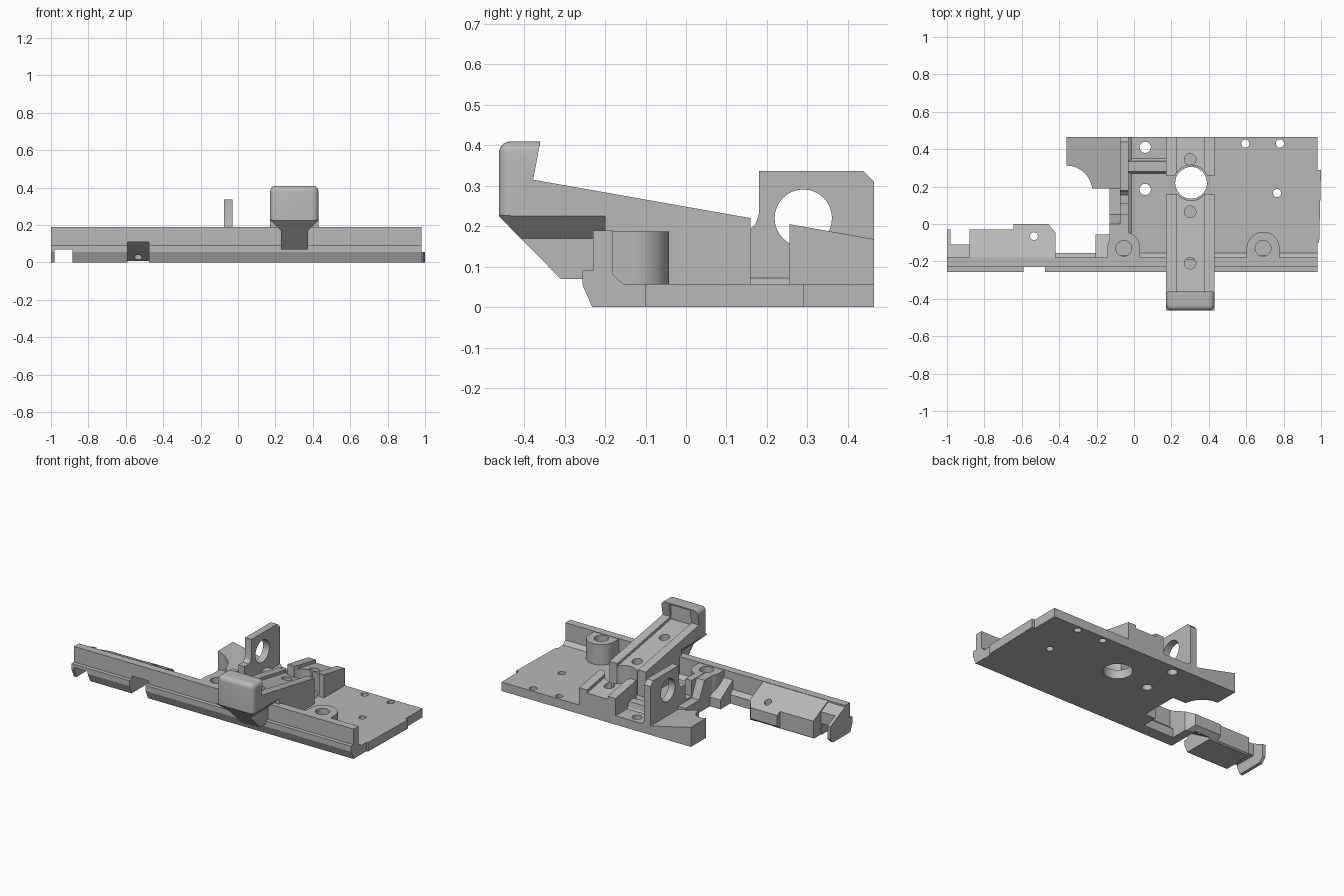
import bpy, bmesh, math
from mathutils import Vector

if "Cube" in bpy.data.objects:
    bpy.data.objects.remove(bpy.data.objects["Cube"])

grey = bpy.data.materials.new("plain_grey")
grey.diffuse_color = (0.48, 0.48, 0.48, 1)
grey.use_nodes = True
grey.node_tree.nodes["Principled BSDF"].inputs["Base Color"].default_value = grey.diffuse_color


def prism(name, axis, pts, lo, hi):
    """Extrude a closed profile along an axis (x: yz points, y: xz points, z: xy points)."""
    place = {'x': lambda a, b, t: (t, a, b),
             'y': lambda a, b, t: (a, t, b),
             'z': lambda a, b, t: (a, b, t)}[axis]
    bm = bmesh.new()
    face = bm.faces.new([bm.verts.new(place(a, b, lo)) for a, b in pts])
    ext = bmesh.ops.extrude_face_region(bm, geom=[face])
    move = Vector(place(0, 0, hi - lo))
    bmesh.ops.translate(bm, vec=move,
                        verts=[g for g in ext['geom'] if isinstance(g, bmesh.types.BMVert)])
    bmesh.ops.recalc_face_normals(bm, faces=bm.faces)
    mesh = bpy.data.meshes.new(name)
    bm.to_mesh(mesh)
    bm.free()
    ob = bpy.data.objects.new(name, mesh)
    bpy.context.collection.objects.link(ob)
    mesh.materials.append(grey)
    return ob


def rect(a0, a1, b0, b1):
    return [(a0, b0), (a1, b0), (a1, b1), (a0, b1)]


def arc(cx, cy, r, start=0, end=360, n=32):
    full = end - start == 360
    steps = n if full else n + 1
    return [(cx + r * math.cos(math.radians(start + (end - start) * i / n)),
             cy + r * math.sin(math.radians(start + (end - start) * i / n))) for i in range(steps)]


def cut(target, *cutters):
    for c in cutters:
        m = target.modifiers.new("cut", 'BOOLEAN')
        m.operation, m.object, m.solver = 'DIFFERENCE', c, 'EXACT'
        bpy.context.view_layer.objects.active = target
        bpy.ops.object.modifier_apply(modifier=m.name)
        bpy.data.objects.remove(c)


def hole(x, y, r, lo, hi):
    return prism("hole_cutter", 'z', arc(x, y, r), lo, hi)


def smooth(ob):
    bpy.ops.object.select_all(action='DESELECT')
    ob.select_set(True)
    bpy.context.view_layer.objects.active = ob
    bpy.ops.object.shade_smooth_by_angle(angle=math.radians(30))


# Base plate with screw holes and the large round opening
T = 0.057
plate = prism("base_plate", 'z', [(-0.13, -0.23), (0.98, -0.23), (0.98, -0.10), (0.99, -0.10),
                                  (1.0, 0.29), (0.98, 0.29), (0.98, 0.465), (-0.10, 0.465),
                                  (-0.10, 0.19), (-0.13, 0.19)], 0, T)
for x, y, r in [(0.06, 0.41, 0.03), (0.06, 0.185, 0.03), (0.595, 0.43, 0.022),
                (0.78, 0.43, 0.022), (0.765, 0.165, 0.022)]:
    cut(plate, hole(x, y, r, -0.1, 0.2))
cut(plate, hole(0.305, 0.22, 0.085, -0.1, 0.2))
smooth(plate)

# Wedge-topped wing at the back left with a concave corner
wing = prism("side_wing", 'y', [(-0.36, 0), (-0.07, 0), (-0.07, T), (-0.36, 0.125)], 0.19, 0.465)
cut(wing, hole(-0.36, 0.175, 0.137, -0.1, 0.3))
smooth(wing)

# Front rail: stepped lip and upright wall
rail = prism("front_rail", 'x', [(-0.232, 0), (-0.155, 0), (-0.155, T), (-0.18, 0.08), (-0.18, 0.19),
                                 (-0.23, 0.19), (-0.23, 0.09), (-0.256, 0.09), (-0.256, 0.055)],
             -1.0, 0.98)

# Sloped block behind the left end of the rail
block = prism("left_block", 'x', [(-0.20, 0), (-0.04, 0), (0.0, 0.03), (0.0, 0.10), (-0.18, 0.188),
                                  (-0.20, 0.188)], -0.88, -0.42)
cut(block, prism("step_cutter", 'z', rect(-1, -0.645, -0.03, 0.1), -0.1, 0.3),
    prism("corner_cutter", 'z', [(-0.46, 0.003), (-0.41, -0.06), (-0.41, 0.1), (-0.46, 0.1)], -0.1, 0.3),
    hole(-0.535, -0.065, 0.021, -0.1, 0.3))
end_block = prism("end_block", 'x', [(-0.20, 0), (-0.11, 0), (-0.11, 0.145), (-0.18, 0.18),
                                     (-0.20, 0.18)], -1.0, -0.87)
end_fin = prism("end_fin", 'x', [(-0.20, 0), (-0.06, 0), (-0.03, 0.03), (-0.03, 0.11),
                                 (-0.18, 0.18), (-0.20, 0.18)], -1.0, -0.98)
small_block = prism("small_block", 'x', [(-0.20, 0), (-0.055, 0), (-0.055, 0.06), (-0.18, 0.14),
                                         (-0.20, 0.14)], -0.205, -0.12)

# Openings under the rail and blocks
for ob in (rail, block, end_block):
    cut(ob, prism("notch_cutter", 'x', [(-0.4, -0.1), (0.0, -0.1), (-0.02, 0), (-0.20, 0.11),
                                        (-0.4, 0.11)], -0.59, -0.475),
        prism("end_notch_cutter", 'x', rect(-0.4, 0.1, -0.1, 0.07), -0.98, -0.885))

# Round screw bosses against the wall
for i, (x, z) in enumerate([(0.69, 0.187), (-0.055, 0.187)]):
    boss = prism("screw_boss_%d" % i, 'z',
                 [(x - 0.088, -0.19), (x + 0.088, -0.19)] + arc(x, -0.13, 0.088, 0, 180, 20), 0.02, z)
    cut(boss, hole(x, -0.13, 0.042, 0.07, 0.4))
    smooth(boss)

# Upright bracket with a round hole, continuing as a low wall to the boss
bracket = prism("bracket", 'x', [(-0.08, 0.02), (0.465, 0.02), (0.465, 0.31), (0.438, 0.337),
                                 (0.18, 0.337), (0.18, 0.23), (0.172, 0.205), (0.155, 0.19),
                                 (-0.08, 0.19)], -0.075, -0.03)
cut(bracket, prism("eye_cutter", 'x', arc(0.29, 0.22, 0.071), -0.2, 0.1),
    prism("slot_cutter", 'x', rect(0.05, 0.11, 0.09, 0.3), -0.2, 0.1))
smooth(bracket)
side_wall = prism("side_ledge", 'x', [(-0.08, 0.02), (0.19, 0.02), (0.19, 0.08), (0.05, 0.08),
                                      (0.0, 0.187), (-0.08, 0.187)], -0.13, -0.07)
fillet = prism("bracket_fillet", 'y', [(-0.035, 0.05), (-0.01, 0.05), (-0.013, 0.06),
                                       (-0.022, 0.068), (-0.035, 0.075)], -0.05, 0.465)
rib = prism("cross_rib", 'x', [(0.265, 0.05), (0.355, 0.05), (0.342, 0.065), (0.335, 0.10),
                               (0.28, 0.10), (0.275, 0.065)], -0.035, 0.18)

# Lever arm with rounded head
X0, X1 = 0.172, 0.43
lever = prism("lever_arm", 'x', [(-0.463, 0.225), (-0.2, 0.225), (-0.2, 0.03), (0.16, 0.03),
                                 (0.16, 0.22), (-0.378, 0.315), (-0.36, 0.41), (-0.463, 0.41)], X0, X1)
bm = bmesh.new()
bm.from_mesh(lever.data)
edges = []
for e in bm.edges:
    a, b = (v.co for v in e.verts)
    front = a.y < -0.46 and b.y < -0.46 and max(a.z, b.z) > 0.4
    top = a.z > 0.4 and b.z > 0.4 and abs(a.x - b.x) < 0.01
    if front or top:
        edges.append(e)
bmesh.ops.bevel(bm, geom=edges, offset=0.03, segments=5, profile=0.5, affect='EDGES')
bm.to_mesh(lever.data)
bm.free()
groove = [(-0.385, 0.298), (0.2, 0.195), (0.2, 0.4), (-0.385, 0.4)]
cut(lever, prism("groove_cutter", 'x', groove, 0.227, 0.375),
    hole(0.30, 0.065, 0.031, 0.08, 0.4), hole(0.30, -0.21, 0.031, 0.08, 0.4),
    hole(0.305, 0.22, 0.095, -0.1, 0.5))
smooth(lever)

# Narrow neck under the lever head
neck = prism("lever_neck", 'y', [(X0, 0.226), (X1, 0.226), (0.375, 0.17), (0.375, 0.07),
                                 (0.23, 0.07), (0.23, 0.17)], -0.463, -0.19)
cut(neck, prism("slant_cutter", 'x', [(-0.465, 0.227), (-0.31, 0.07), (-0.31, 0), (-0.6, 0),
                                      (-0.6, 0.227)], 0.1, 0.5))

# Rear mounting block in line with the lever
rear = prism("rear_block", 'x', [(0.256, 0.03), (0.465, 0.03), (0.465, 0.168), (0.256, 0.205)], X0, X1)
cut(rear, prism("rear_groove_cutter", 'x', [(0.2, 0.195), (0.5, 0.142), (0.5, 0.3), (0.2, 0.3)],
                0.227, 0.375),
    hole(0.30, 0.345, 0.031, 0.07, 0.4), hole(0.305, 0.22, 0.095, -0.1, 0.5))
smooth(rear)
